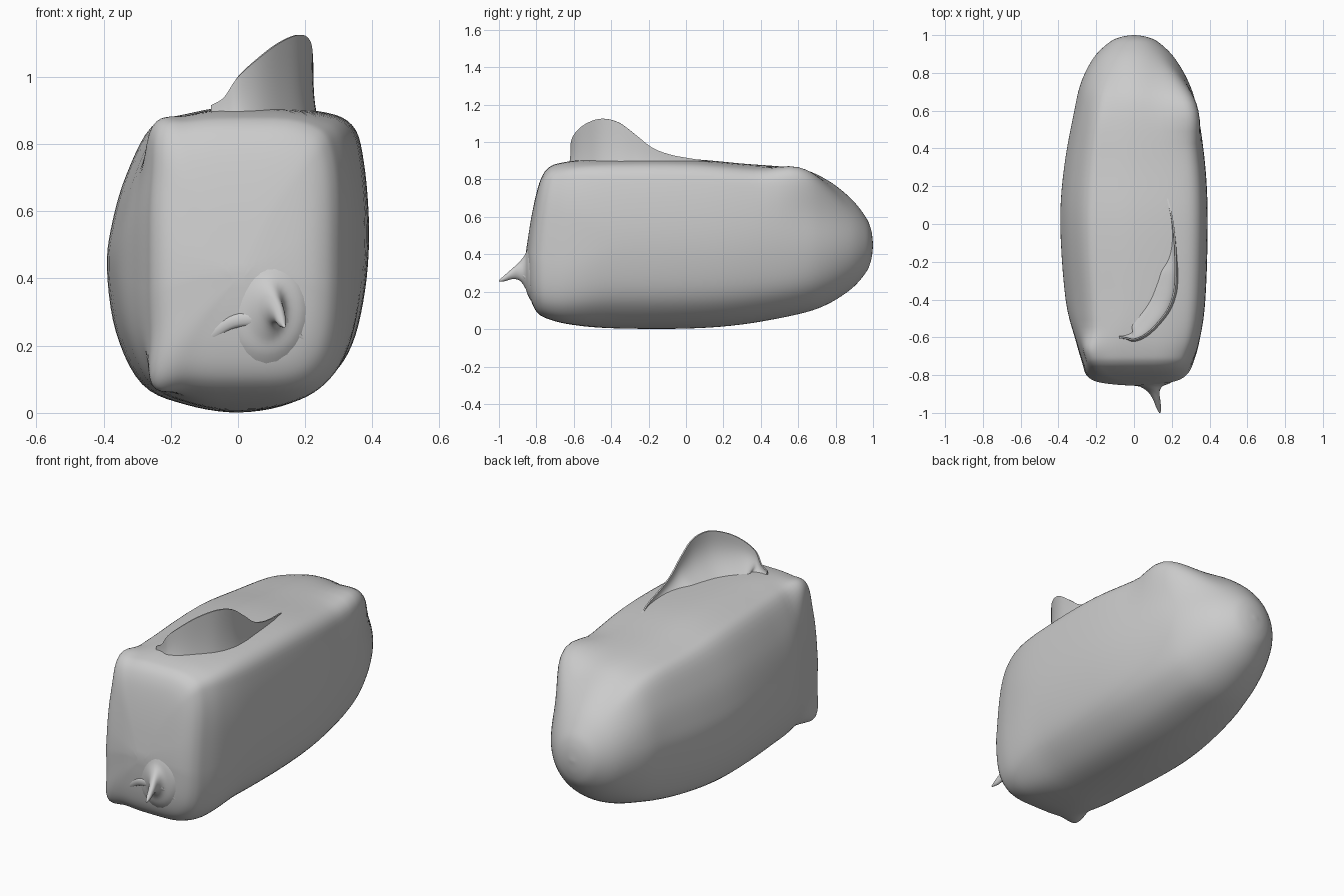
import bpy, math
from mathutils import Vector

cube = bpy.data.objects.get("Cube")
if cube:
    bpy.data.objects.remove(cube, do_unlink=True)

grey = bpy.data.materials.new("plain grey")
grey.use_nodes = True
GREY = (0.6, 0.6, 0.6, 1)
grey.diffuse_color = GREY
grey.node_tree.nodes["Principled BSDF"].inputs["Base Color"].default_value = GREY


def smooth_path(points, steps, closed=False):
    """Catmull-Rom curve through points of any dimension."""
    pts = [Vector(p) for p in points]
    n = len(pts)
    get = (lambda i: pts[i % n]) if closed else (lambda i: pts[max(0, min(n - 1, i))])
    out = []
    for i in range(n if closed else n - 1):
        a, b, c, d = (get(i + k) for k in (-1, 0, 1, 2))
        for s in range(steps):
            t = s / steps
            out.append(0.5 * (2 * b + (c - a) * t + (2 * a - 5 * b + 4 * c - d) * t * t
                              + (3 * b - a - 3 * c + d) * t ** 3))
    return out if closed else out + [pts[-1]]


def ramp(value, start, end):
    t = max(0, min(1, (value - start) / (end - start)))
    return t * t * (3 - 2 * t)


def loft(name, rings, angle=40):
    """Skin a list of equal closed rings and cap the ends."""
    n = len(rings[0])
    verts = [v for ring in rings for v in ring]
    faces = []
    for r in range(len(rings) - 1):
        for i in range(n):
            j = (i + 1) % n
            faces.append((r * n + i, r * n + j, (r + 1) * n + j, (r + 1) * n + i))
    faces += [tuple(range(n))[::-1], tuple(range((len(rings) - 1) * n, len(rings) * n))]
    mesh = bpy.data.meshes.new(name)
    mesh.from_pydata(verts, [], faces)
    mesh.materials.append(grey)
    obj = bpy.data.objects.new(name, mesh)
    bpy.context.collection.objects.link(obj)
    bpy.ops.object.select_all(action="DESELECT")
    obj.select_set(True)
    bpy.context.view_layer.objects.active = obj
    bpy.ops.object.mode_set(mode="EDIT")
    bpy.ops.mesh.select_all(action="SELECT")
    bpy.ops.mesh.normals_make_consistent(inside=False)
    bpy.ops.object.mode_set(mode="OBJECT")
    bpy.ops.object.shade_smooth_by_angle(angle=math.radians(angle))


# Body: lopsided section, boxy at the front and round at the back
section = [(0, 0), (0.4, 0.03), (0.69, 0.11), (0.87, 0.22), (0.97, 0.4), (1, 0.6),
           (0.96, 0.82), (0.87, 0.94), (0.6, 0.985), (0, 1), (-0.4, 0.975),
           (-0.66, 0.935), (-0.85, 0.78), (-0.96, 0.62), (-1, 0.47), (-0.93, 0.26),
           (-0.73, 0.09), (-0.4, 0.025)]
profile = smooth_path(section, 5, closed=True)

# y, left-right shift, half width, top, bottom
stations = [(-0.855, 0, 0.02, 0.42, 0.38), (-0.85, 0, 0.1, 0.6, 0.3),
            (-0.838, 0.005, 0.19, 0.74, 0.2), (-0.82, 0.01, 0.24, 0.82, 0.13),
            (-0.79, 0.015, 0.272, 0.865, 0.085), (-0.74, 0.02, 0.293, 0.885, 0.055),
            (-0.62, 0.02, 0.328, 0.9, 0.025), (-0.4, 0.008, 0.37, 0.91, 0.005),
            (0, 0, 0.39, 0.91, 0.003), (0.3, 0.004, 0.374, 0.885, 0.025),
            (0.6, 0.01, 0.326, 0.858, 0.08), (0.75, 0.005, 0.285, 0.8, 0.13),
            (0.88, 0, 0.214, 0.7, 0.212), (0.96, 0, 0.133, 0.6, 0.3),
            (0.99, 0, 0.07, 0.53, 0.37), (1, 0, 0.008, 0.455, 0.445)]

# Pinched corners: direction in degrees, y centre, y reach, amount
pinches = [(135, -0.73, 0.2, 0.1), (225, -0.79, 0.16, 0.15), (45, 0.66, 0.28, 0.14)]


def power(value, exponent):
    return math.copysign(abs(value) ** exponent, value)


rings = []
for y, shift, half, top, bottom in smooth_path(stations, 5):
    boxy = 1 - ramp(y, -0.8, -0.35)
    rounded = ramp(y, 0.5, 0.92)
    ring = []
    for u, v in profile:
        a = math.atan2(2 * v - 1, u)
        box = Vector((power(math.cos(a), 0.42), power(math.sin(a), 0.42)))
        ball = Vector((math.cos(a), math.sin(a)))
        p = Vector((u, 2 * v - 1)).lerp(box, boxy * 0.75).lerp(ball, rounded)
        for degrees, centre, reach, amount in pinches:
            facing = max(0, math.cos(a - math.radians(degrees))) ** 24
            p *= 1 + amount * facing * (1 - ramp(abs(y - centre), 0, reach))
        z = (top + bottom) / 2 + p.y * (top - bottom) / 2
        lean = 0.13 * max(0, z - 0.42) * (1 - ramp(y, -0.8, -0.5))
        ring.append((shift + p.x * half, y + lean, z))
    rings.append(ring)
loft("body", rings, angle=60)

# Fin: thin curved blade, steep outside and flared inside
crest = [(-0.08, -0.6, 0.915), (-0.04, -0.605, 0.94), (0, -0.612, 1.0), (0.06, -0.585, 1.055),
         (0.12, -0.53, 1.1), (0.18, -0.45, 1.125), (0.212, -0.36, 1.105), (0.22, -0.27, 1.04),
         (0.22, -0.18, 0.97), (0.215, -0.08, 0.932), (0.2, 0.04, 0.91), (0.17, 0.16, 0.89)]
line = smooth_path(crest, 5)
levels = [k / 10 for k in range(11)]
foot = 0.87
rings = []
for i, p in enumerate(line):
    d = line[min(i + 1, len(line) - 1)] - line[max(i - 1, 0)]
    side = Vector((d.y, -d.x, 0)).normalized()
    rise = p.z - foot
    scale = min(1, rise / 0.15)
    ring = []
    for sign, flare in ((1, 0.015), (-1, 0.16)):
        for s in levels[::sign]:
            off = 0.004 + flare * scale * (1 - s) ** 3
            ring.append(Vector((p.x, p.y, foot + rise * s)) + side * off * sign)
    rings.append(ring)
loft("top_fin", rings)


# Nose spike: hooked cone with a flared root, as x, y, z, x radius, z radius
spike = [(0.08, -0.8, 0.31, 0.16, 0.2), (0.085, -0.84, 0.31, 0.11, 0.14),
         (0.09, -0.86, 0.31, 0.06, 0.09), (0.105, -0.89, 0.31, 0.03, 0.05),
         (0.12, -0.93, 0.295, 0.019, 0.028), (0.13, -0.97, 0.272, 0.013, 0.016),
         (0.137, -1.0, 0.258, 0.004, 0.004)]
turns = [k * math.tau / 24 for k in range(24)]
loft("nose_spike", [[(x + rx * math.cos(t), y, z + rz * math.sin(t)) for t in turns]
                    for x, y, z, rx, rz in smooth_path(spike, 5)], angle=70)


def ridge(name, points):
    """Low fold lying on the front face, given as x, y, z, radius."""
    rings = []
    path = smooth_path(points, 6)
    for i, (x, y, z, r) in enumerate(path):
        d = path[min(i + 1, len(path) - 1)] - path[max(i - 1, 0)]
        across = Vector((-d.z, 0, d.x)).normalized()
        rings.append([Vector((x, y, z)) + across * r * math.cos(t) + Vector((0, r * 0.5 * math.sin(t), 0))
                      for t in turns[::2]])
    loft(name, rings, angle=70)


# Folds running from the spike root over the front face
ridge("left_fold", [(0.1, -0.88, 0.28, 0.022), (0.04, -0.852, 0.28, 0.022), (-0.03, -0.842, 0.265, 0.02),
                    (-0.12, -0.825, 0.2, 0.016), (-0.2, -0.802, 0.14, 0.01), (-0.25, -0.775, 0.1, 0.003)])
ridge("right_fold", [(0.12, -0.88, 0.285, 0.018), (0.15, -0.846, 0.26, 0.014), (0.2, -0.826, 0.215, 0.003)])
